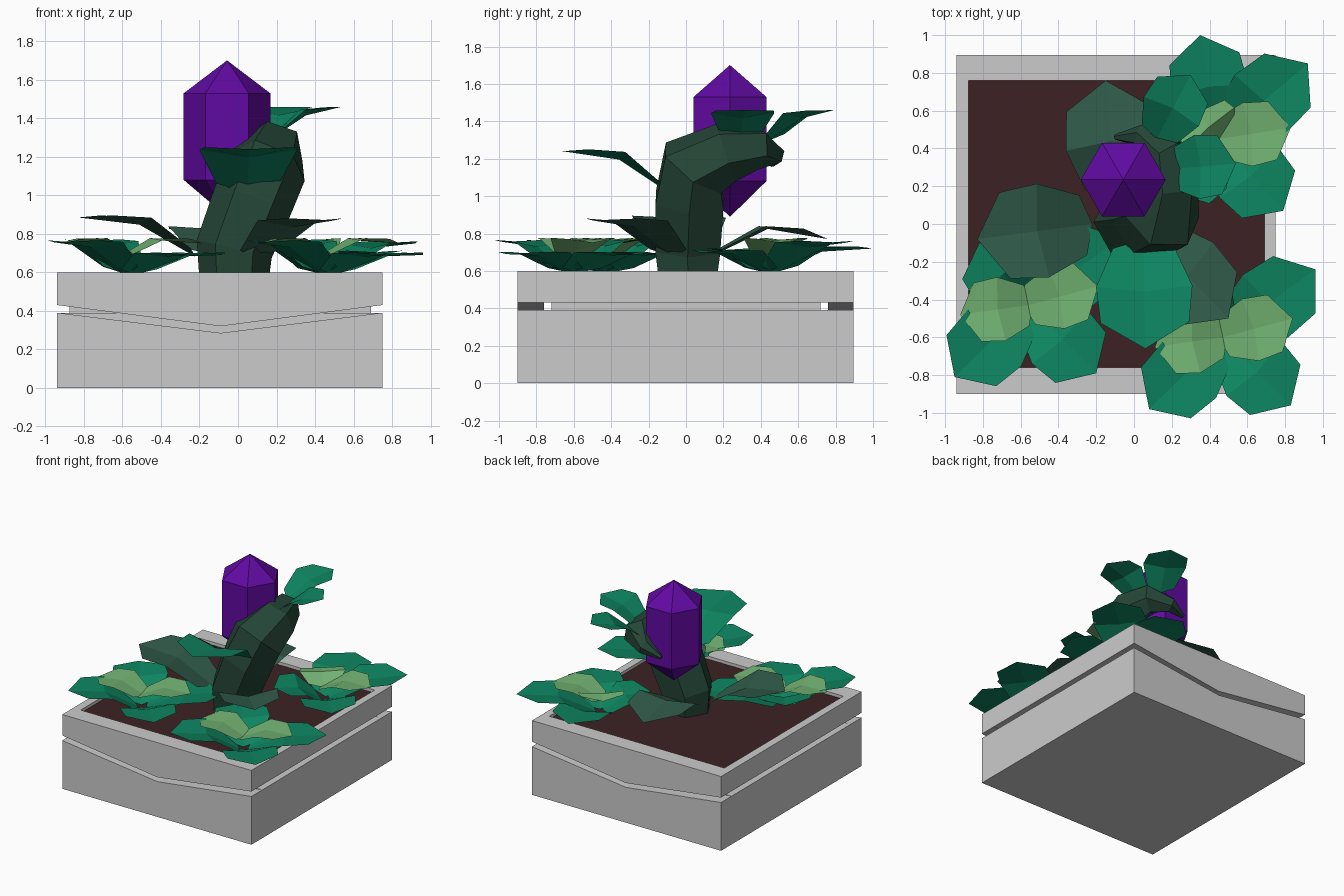
import bpy, math
from mathutils import Vector

if "Cube" in bpy.data.objects:
    bpy.data.objects.remove(bpy.data.objects["Cube"])

def mat(name, rgb):
    m = bpy.data.materials.new(name)
    m.diffuse_color = (*rgb, 1)
    m.use_nodes = True
    m.node_tree.nodes["Principled BSDF"].inputs["Base Color"].default_value = m.diffuse_color
    return m

BARK = mat("dark_stem", (.018, .06, .038))
DARK = mat("dark_leaf", (.03, .105, .07))
GREEN = mat("green_leaf", (.004, .23, .115))
LIME = mat("light_leaf", (.17, .45, .17))
PURPLE = mat("purple", (.12, .003, .36))
SOIL = mat("soil", (.045, .015, .017))

def mesh(name, verts, faces, material=None):
    me = bpy.data.meshes.new(name)
    me.from_pydata([tuple(v) for v in verts], [], faces)
    if material:
        me.materials.append(material)
    ob = bpy.data.objects.new(name, me)
    bpy.context.collection.objects.link(ob)
    return ob

def loft(name, rings, material=None):
    """Skin a list of equal-length rings and cap both ends."""
    n = len(rings[0])
    verts = [v for r in rings for v in r]
    faces = [(k*n+i, k*n+(i+1) % n, (k+1)*n+(i+1) % n, (k+1)*n+i)
             for k in range(len(rings)-1) for i in range(n)]
    faces += [tuple(reversed(range(n))), tuple(range(len(verts)-n, len(verts)))]
    return mesh(name, verts, faces, material)

def slab(name, profile, y0, y1, material=None):
    """Extrude an x,z profile along y."""
    return loft(name, [[(x, y, z) for x, z in profile] for y in (y1, y0)], material)

def box(name, x0, x1, y0, y1, z0, z1, material=None):
    return slab(name, [(x0, z0), (x1, z0), (x1, z1), (x0, z1)], y0, y1, material)

# Planter: two tiers split by a groove that dips to a V on front and back
X0, X1, XM = -.94, .75, -.09
lower = [(X0, 0), (X1, 0), (X1, .39), (XM, .285), (X0, .39)]
upper = [(X0, .43), (XM, .32), (X1, .43), (X1, .6), (X0, .6)]
for side, y0, y1 in (("front", -.90, -.76), ("back", .76, .895)):
    slab(f"planter_lower_{side}", lower, y0, y1)
    slab(f"planter_upper_{side}", upper, y0, y1)
box("planter_lower_middle", X0, X1, -.76, .76, 0, .39)
box("planter_upper_left", X0, -.875, -.76, .76, .43, .6)
box("planter_upper_right", .69, X1, -.76, .76, .43, .6)
box("planter_core", -.875, .69, -.72, .72, .3, .56)
box("soil", -.875, .69, -.76, .76, .555, .575, SOIL)

# Trunk: six-sided tube that leans right, then hooks backwards to a thin tip
path = [((-.02, .01, .56), .18), ((-.02, .01, .72), .20), ((.08, .02, .98), .21),
        ((.15, .04, 1.15), .21), ((.18, .21, 1.23), .165), ((.15, .38, 1.26), .12),
        ((.03, .47, 1.22), .06), ((-.10, .46, 1.17), .015)]
pts = [Vector(p) for p, r in path]
rings = []
side = Vector((1, 0, 0))
for i, (p, r) in enumerate(path):
    t = (pts[min(i+1, len(pts)-1)] - pts[max(i-1, 0)]).normalized()
    side = (side - t*side.dot(t)).normalized()
    up = t.cross(side)
    rings.append([pts[i] + r*(math.cos(a)*side + math.sin(a)*up)
                  for a in (math.tau*k/6 for k in range(6))])
loft("trunk", rings, BARK)

# Purple hanging bulb: hexagonal prism with pointed ends
hexa = [(math.cos(k*math.pi/3), math.sin(k*math.pi/3)) for k in range(6)]
loft("hanging_bulb", [[(-.057+r*c, .235+r*s, z) for c, s in hexa]
     for z, r in ((.89, .001), (1.08, .225), (1.53, .225), (1.70, .001))], PURPLE)

def leaf(name, base, tip, width, material, bow=0):
    """Broad leaf folded along its midrib; bow lifts the middle above the tip."""
    b, t = Vector(base), Vector(tip)
    d = Vector((t.x-b.x, t.y-b.y, 0))
    s = d.normalized().cross(Vector((0, 0, 1)))*width
    rise = t.z - b.z
    def pt(u, v, h):
        return b + d*u + s*v + Vector((0, 0, rise*h + bow*4*u*(1-u)))
    verts = [pt(0, 0, 0), pt(.48, 0, .72), pt(1, 0, 1)]
    for v in (1, -1):
        verts += [pt(.08, .32*v, .2), pt(.43, .5*v, .9), pt(.76, .46*v, .98)]
    mesh(name, verts, [(0, 3, 4, 1), (1, 4, 5, 2), (0, 1, 7, 6), (1, 2, 8, 7)], material)

# Large dark leaves around the foot of the trunk
leaf("stem_leaf_left", (-.22, 0, .68), (-.83, -.08, .885), .50, DARK, .02)
leaf("stem_leaf_right", (.08, -.06, .67), (.50, -.50, .87), .44, DARK, .02)
leaf("stem_leaf_back", (-.10, .14, .68), (-.15, .76, .77), .48, DARK, .08)

# Green leaves on the upper trunk
leaf("top_leaf_front", (.05, -.08, 1.01), (.06, -.66, 1.24), .51, GREEN, .02)
leaf("top_leaf_back", (.12, .45, 1.3), (.30, .79, 1.46), .33, GREEN)
leaf("top_leaf_right", (.18, .29, 1.3), (.54, .32, 1.46), .34, GREEN)

# Ground clusters: green leaves under two light ones, tips as offsets from a centre
bed = [(-.39, -.38, .755), (.36, -.36, .69), (-.26, .33, .76), (.49, .36, .69)]
small = [(-.36, -.05, .75), (.37, .10, .75)]
bed_c = [(-.10, .55, .72), (.47, .40, .75), (.34, -.38, .70), (-.25, -.28, .71)]
small_c = [(.38, .06, .75), (-.12, .14, .75)]
for n, (cx, cy, greens, lights) in enumerate([(-.56, -.43, bed, small),
                                              (.47, -.60, bed, small),
                                              (.45, .45, bed_c, small_c)]):
    for i, (x, y, z) in enumerate(greens):
        leaf(f"ground_leaf_{n}_{i}", (cx+x*.05, cy+y*.05, .59),
             (cx+x, cy+y, z), .41, GREEN, .02)
    for i, (x, y, z) in enumerate(lights):
        leaf(f"light_leaf_{n}_{i}", (cx-x*.06, cy-y*.06, .68),
             (cx+x, cy+y, z), .34, LIME, .035)
